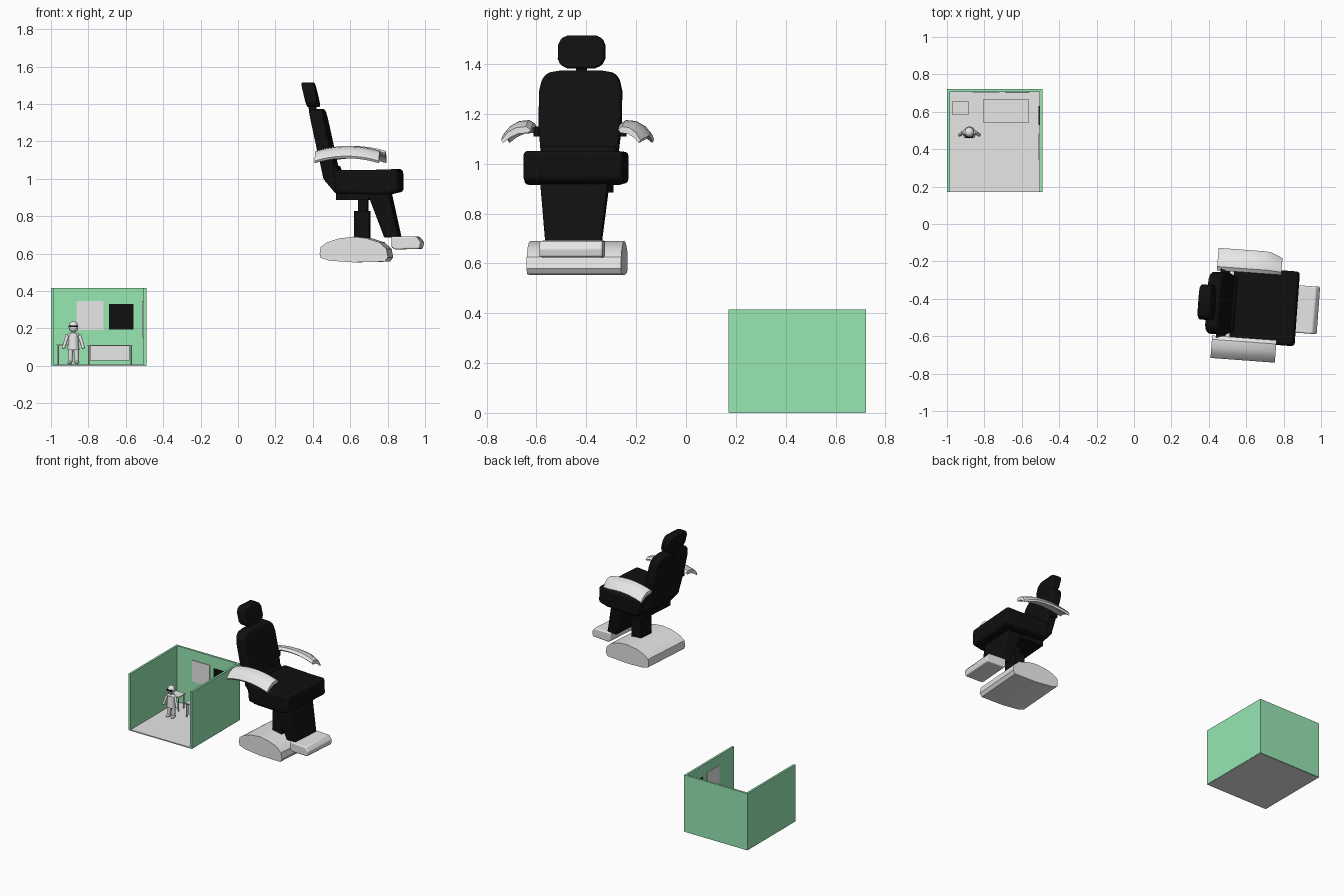
import bpy, bmesh, math
from mathutils import Vector

cube = bpy.data.objects.get("Cube")
if cube:
    bpy.data.objects.remove(cube, do_unlink=True)


def material(name, rgb):
    m = bpy.data.materials.new(name)
    m.use_nodes = True
    m.diffuse_color = (*rgb, 1)
    bsdf = next(n for n in m.node_tree.nodes if n.type == 'BSDF_PRINCIPLED')
    bsdf.inputs["Base Color"].default_value = (*rgb, 1)
    return m


WHITE = material("white", (0.8, 0.8, 0.8))
BLACK = material("black", (0.005, 0.005, 0.005))
GREEN = material("mint_green", (0.31, 0.8, 0.45))

CHAIR = Vector((0.65, -0.438, 0))
TURN = math.radians(-4.2)


def finish(name, bm, mat, bevel=0, chair=False, smooth=True):
    bmesh.ops.recalc_face_normals(bm, faces=bm.faces)
    mesh = bpy.data.meshes.new(name)
    bm.to_mesh(mesh)
    bm.free()
    mesh.materials.append(mat)
    ob = bpy.data.objects.new(name, mesh)
    bpy.context.collection.objects.link(ob)
    if chair:
        ob.location = CHAIR
        ob.rotation_euler.z = TURN
    if smooth:
        bpy.ops.object.select_all(action='DESELECT')
        ob.select_set(True)
        bpy.context.view_layer.objects.active = ob
        bpy.ops.object.shade_smooth_by_angle(angle=math.radians(35))
    if bevel:
        mod = ob.modifiers.new("soft_edges", 'BEVEL')
        mod.width = bevel
        mod.segments = 3
        mod.limit_method = 'ANGLE'
    return ob


def loft(name, rings, mat, **kw):
    """Skin a row of equal rings and cap both ends."""
    bm = bmesh.new()
    rows = [[bm.verts.new(p) for p in ring] for ring in rings]
    n = len(rows[0])
    for a, b in zip(rows, rows[1:]):
        for i in range(n):
            j = (i + 1) % n
            bm.faces.new((a[i], a[j], b[j], b[i]))
    bm.faces.new(rows[0])
    bm.faces.new(rows[-1])
    return finish(name, bm, mat, **kw)


def side_profile(name, pts, half, mat, bevel=0):
    """Extrude a side outline (x, z) across the width of the chair."""
    rings = [[(x - CHAIR.x, y, z) for x, z in pts] for y in (-half, half)]
    return loft(name, rings, mat, bevel=bevel, chair=True)


def leaning_pad(name, half_outline, front, back, slope, mat, bevel):
    """Symmetric front outline (y, z) given thickness and a backward lean."""
    outline = half_outline + [(-y, z) for y, z in reversed(half_outline)]
    z0 = min(z for _, z in outline)
    rings = [[(x - CHAIR.x - slope * (z - z0), y, z) for y, z in outline]
             for x in (back, front)]
    return loft(name, rings, mat, bevel=bevel, chair=True)


def box(name, lo, hi, mat):
    corners = ((0, 0), (1, 0), (1, 1), (0, 1))
    rings = [[((lo[0], hi[0])[i], (lo[1], hi[1])[j], z) for i, j in corners]
             for z in (lo[2], hi[2])]
    return loft(name, rings, mat, smooth=False)


def limb(name, a, b, r1, r2, mat=WHITE):
    a, b = Vector(a), Vector(b)
    q = (b - a).to_track_quat('Z', 'Y')
    ring = [Vector((math.cos(t), math.sin(t), 0))
            for t in (math.tau * i / 12 for i in range(12))]
    return loft(name, [[a + q @ (v * r1) for v in ring],
                       [b + q @ (v * r2) for v in ring]], mat)


def ball(name, centre, size, mat=WHITE):
    bm = bmesh.new()
    bmesh.ops.create_uvsphere(bm, u_segments=16, v_segments=10, radius=1)
    bmesh.ops.scale(bm, vec=size, verts=bm.verts)
    bmesh.ops.translate(bm, vec=centre, verts=bm.verts)
    return finish(name, bm, mat)


# Chair pedestal and foot support
side_profile("chair_base", [(0.45, 0.60), (0.455, 0.635), (0.49, 0.66), (0.55, 0.68),
                            (0.63, 0.69), (0.70, 0.682), (0.77, 0.66), (0.808, 0.625),
                            (0.816, 0.58), (0.80, 0.557), (0.63, 0.553), (0.50, 0.562),
                            (0.455, 0.577)], 0.19, WHITE)
side_profile("pedestal_column", [(0.625, 0.67), (0.705, 0.67), (0.705, 0.827),
                                 (0.625, 0.827)], 0.055, BLACK)
side_profile("pedestal_piston", [(0.645, 0.82), (0.695, 0.82), (0.695, 0.9),
                                 (0.645, 0.9)], 0.03, BLACK)
side_profile("footrest", [(0.83, 0.632), (0.85, 0.622), (0.98, 0.625), (0.988, 0.66),
                          (0.965, 0.69), (0.83, 0.692)], 0.127, WHITE, 0.008)

# Leg rest tapers downward
loft("leg_rest", [[(x - CHAIR.x, s * h, z) for x, s in ((x0, -1), (x1, -1), (x1, 1), (x0, 1))]
                  for x0, x1, h, z in ((0.79, 0.868, 0.112, 0.685), (0.695, 0.81, 0.138, 0.94))],
     BLACK, bevel=0.008, chair=True)

# Seat and back
side_profile("seat_support", [(0.535, 0.885), (0.71, 0.885), (0.71, 0.93),
                              (0.535, 0.93)], 0.14, BLACK)
side_profile("seat_cushion", [(0.535, 0.92), (0.80, 0.915), (0.874, 0.932), (0.87, 1.052),
                              (0.75, 1.048), (0.52, 1.048)], 0.2, BLACK, 0.018)
side_profile("seat_back_hinge", [(0.465, 1.0), (0.532, 0.92), (0.58, 0.95),
                                 (0.535, 1.07), (0.455, 1.07)], 0.15, BLACK, 0.01)
leaning_pad("backrest", [(0.15, 1.0), (0.157, 1.06), (0.166, 1.15), (0.166, 1.29),
                         (0.155, 1.34), (0.13, 1.366), (0.08, 1.374)],
            0.54, 0.467, 0.22, BLACK, 0.012)
side_profile("headrest_post", [(0.385, 1.34), (0.425, 1.34), (0.41, 1.42),
                               (0.37, 1.42)], 0.02, BLACK)
leaning_pad("headrest", [(0.055, 1.383), (0.082, 1.395), (0.094, 1.42), (0.094, 1.475),
                         (0.082, 1.503), (0.055, 1.515)], 0.437, 0.372, 0.24, BLACK, 0.01)

# Armrests: a curved section swept along a shallow arch
SECTION = [(0, -0.003), (0.02, 0.01), (0.06, 0.006), (0.095, -0.014), (0.12, -0.044),
           (0.112, -0.056), (0.085, -0.034), (0.05, -0.018), (0.015, -0.016)]
for side, label in ((1, "left"), (-1, "right")):
    rings = []
    for i in range(13):
        t = i / 12
        narrow = 1 - (0.25 * max(0, (t - 0.8) / 0.2) if side > 0 else 0)
        arch = 1.165 - 0.026 * (2 * t - 1) ** 2
        rings.append([(0.43 + 0.345 * t - CHAIR.x, side * (0.175 + u * narrow), arch + h)
                      for u, h in SECTION])
    loft(label + "_armrest", rings, WHITE, chair=True)
    arm = side * 0.185
    loft(label + "_armrest_bracket",
         [[(x - CHAIR.x, y, z) for x, z in ((0.45, 1.11), (0.5, 1.11), (0.5, 1.15), (0.45, 1.15))]
          for y in (side * 0.15, arm)], BLACK, chair=True)

# Room shell, open at the front and top
box("room_floor", (-0.998, 0.172, 0), (-0.492, 0.718, 0.008), WHITE)
box("room_right_wall", (-1, 0.17, 0.002), (-0.985, 0.722, 0.415), GREEN)
box("room_left_wall", (-0.505, 0.17, 0.002), (-0.49, 0.722, 0.415), GREEN)
box("room_back_wall", (-0.985, 0.707, 0.002), (-0.505, 0.722, 0.415), GREEN)

# Wall panels
box("white_wall_panel", (-0.863, 0.702, 0.19), (-0.72, 0.707, 0.345), WHITE)
box("black_wall_screen", (-0.69, 0.702, 0.195), (-0.56, 0.707, 0.33), BLACK)
box("side_wall_panel", (-0.51, 0.345, 0.15), (-0.505, 0.48, 0.345), WHITE)
box("side_wall_screen", (-0.51, 0.53, 0.19), (-0.505, 0.63, 0.33), BLACK)


def table(name, x0, x1, y0, y1, top):
    box(name + "_top", (x0, y0, top - 0.007), (x1, y1, top), WHITE)
    for x in (x0 + 0.008, x1 - 0.008):
        for y in (y0 + 0.008, y1 - 0.008):
            limb(name + "_leg", (x, y, 0.008), (x, y, top - 0.007), 0.004, 0.004)


table("desk", -0.805, -0.564, 0.54, 0.668, 0.112)
box("desk_front_panel", (-0.79, 0.55, 0.028), (-0.58, 0.556, 0.105), WHITE)
table("side_table", -0.97, -0.885, 0.583, 0.658, 0.115)

# Standing figure in a coat
FX, FY = -0.88, 0.49
ball("figure_head", (FX, FY, 0.208), (0.026, 0.027, 0.031))
box("figure_glasses", (FX - 0.02, FY - 0.03, 0.206), (FX + 0.02, FY - 0.018, 0.216), BLACK)
limb("figure_neck", (FX, FY, 0.16), (FX, FY, 0.19), 0.011, 0.011)
limb("figure_torso", (FX, FY, 0.085), (FX, FY, 0.168), 0.032, 0.026)
ball("figure_shoulders", (FX, FY, 0.164), (0.036, 0.02, 0.012))
for s in (-1, 1):
    limb("figure_leg", (FX + s * 0.018, FY, 0.012), (FX + s * 0.014, FY, 0.1), 0.011, 0.015)
    ball("figure_shoe", (FX + s * 0.02, FY - 0.008, 0.017), (0.012, 0.022, 0.009))
    hand = (FX + s * 0.052, FY - 0.014, 0.1)
    limb("figure_arm", (FX + s * 0.032, FY, 0.163), hand, 0.01, 0.008)
    ball("figure_hand", hand, (0.009, 0.009, 0.011))
